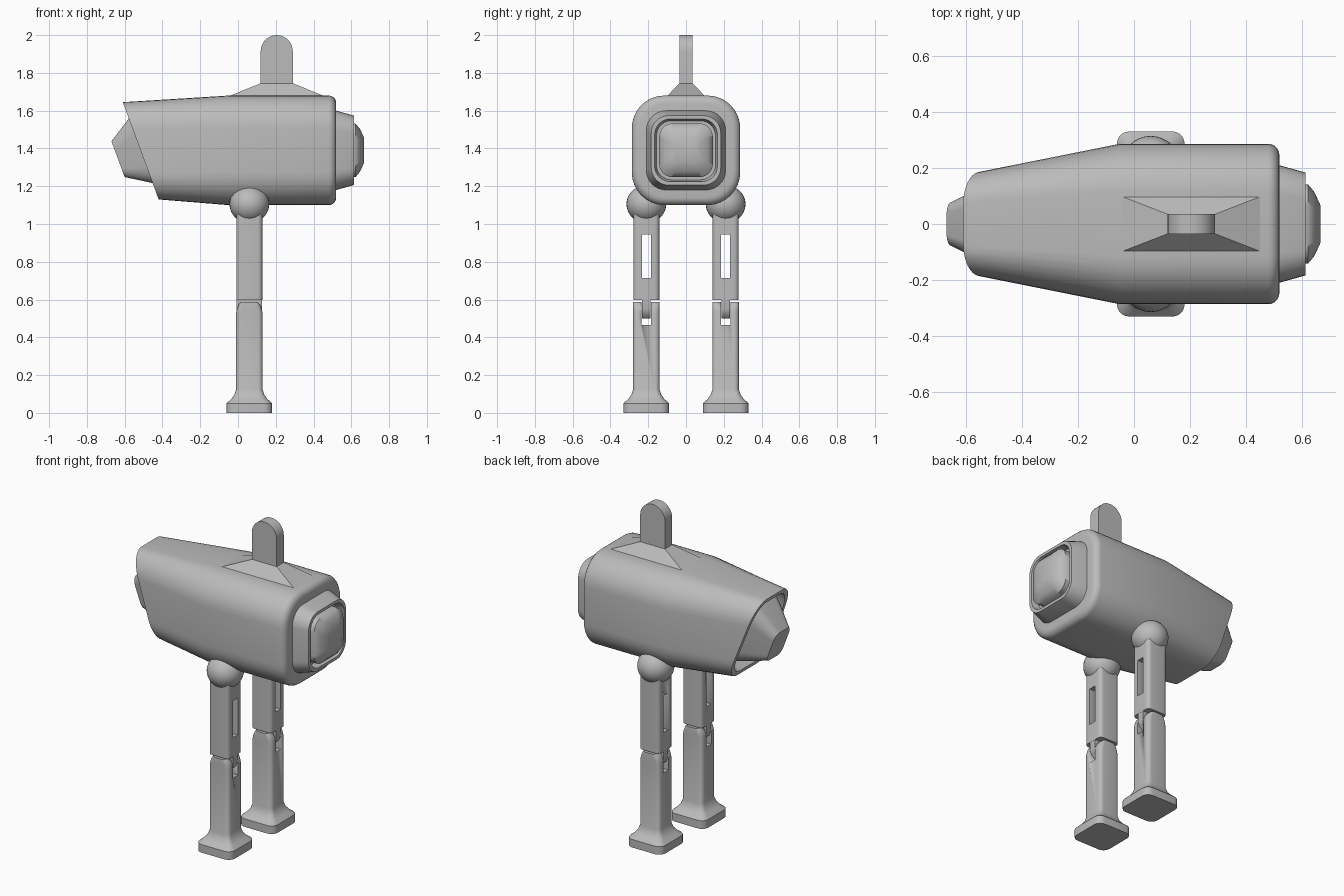
import bpy, bmesh, math
from mathutils import Vector

if "Cube" in bpy.data.objects:
    bpy.data.objects.remove(bpy.data.objects["Cube"])

grey = bpy.data.materials.new("plain grey")
grey.diffuse_color = (0.5, 0.5, 0.5, 1)
grey.use_nodes = True
grey.node_tree.nodes["Principled BSDF"].inputs["Base Color"].default_value = grey.diffuse_color
ZC = 1.39  # height of the body axis


def rounded(a, b, r, n=8):
    """Rounded rectangle with half sizes a, b and corner radius r (fraction of half size)."""
    pts = []
    for i, (sx, sy) in enumerate([(1, 1), (-1, 1), (-1, -1), (1, -1)]):
        for k in range(n + 1):
            t = math.pi / 2 * (i + k / n)
            pts.append((a * (sx * (1 - r) + r * math.cos(t)),
                        b * (sy * (1 - r) + r * math.sin(t))))
    return pts


def finish(name, bm, angle=35):
    bmesh.ops.recalc_face_normals(bm, faces=bm.faces[:])
    me = bpy.data.meshes.new(name)
    bm.to_mesh(me)
    bm.free()
    me.materials.append(grey)
    ob = bpy.data.objects.new(name, me)
    bpy.context.collection.objects.link(ob)
    bpy.ops.object.select_all(action='DESELECT')
    ob.select_set(True)
    bpy.context.view_layer.objects.active = ob
    bpy.ops.object.shade_smooth_by_angle(angle=math.radians(angle))
    return ob


def loft(name, rings, angle=35):
    """Skin a list of equal-length rings and cap both ends."""
    bm = bmesh.new()
    vs = [[bm.verts.new(p) for p in ring] for ring in rings]
    n = len(vs[0])
    for r0, r1 in zip(vs, vs[1:]):
        for i in range(n):
            j = (i + 1) % n
            bm.faces.new((r0[i], r0[j], r1[j], r1[i]))
    bm.faces.new(vs[0])
    bm.faces.new(vs[-1])
    return finish(name, bm, angle)


def ring_x(x, a, b, r, zc=ZC):
    return [(x, p, zc + q) for p, q in rounded(a, b, r)]


def ring_z(z, a, b, r, cx=0.06, cy=0.21):
    return [(cx + p, cy + q, z) for p, q in rounded(a, b, r, 5)]


def mirror(ob):
    m = ob.modifiers.new("other side", 'MIRROR')
    m.use_axis = (False, True, False)


def cut(ob, lo, hi):
    """Boolean a box out of a part."""
    bm = bmesh.new()
    bmesh.ops.create_cube(bm, size=1)
    lo, hi = Vector(lo), Vector(hi)
    for v in bm.verts:
        v.co = (lo + hi) / 2 + v.co * (hi - lo)
    c = finish(ob.name + "_cutter", bm)
    c.hide_render = True
    c.hide_viewport = True
    m = ob.modifiers.new("slot", 'BOOLEAN')
    m.operation = 'DIFFERENCE'
    m.solver = 'EXACT'
    m.object = c


# Body shell: rounded box, tapering to a slanted, recessed opening
along = Vector((-0.346, 0, 0.938))     # up the slanted opening
out = Vector((-0.938, 0, -0.346))      # out of the opening
mouth = Vector((-0.515, 0, 1.3875))


def ring_slant(depth, a, b, r):
    return [mouth - out * depth + along * q + Vector((0, p, 0)) for p, q in rounded(a, b, r)]


edge = []
for p, q in rounded(1, 0.2745, 0.55):
    v = mouth + along * q
    v.y = p * (0.287 - 0.2 * (-0.05 - v.x))
    edge.append(v)
rings = []
for k in range(6):  # rounded rear edge
    t = math.pi / 2 * k / 5
    h = 0.29 - 0.04 * (1 - math.sin(t))
    rings.append(ring_x(0.48 + 0.04 * math.cos(t), h - 0.003, h, 0.6))
rings.append(ring_x(-0.05, 0.287, 0.29, 0.6))
rings.append(edge)
rings.append([mouth + Vector(((v - mouth).x * 0.9, v.y * 0.87, (v - mouth).z * 0.9)) for v in edge])
rings.append(ring_slant(0.07, 0.165, 0.235, 0.55))
loft("body_shell", rings, 30)

# Tapered nose inside the opening
loft("nose", [ring_slant(0.075, 0.158, 0.222, 0.5), ring_slant(0, 0.13, 0.182, 0.5),
              ring_slant(-0.128, 0.078, 0.101, 0.5)], 30)

# Rear collar and lens
loft("rear_collar", [ring_x(x, h, h, r) for x, h, r in
                     [(0.49, 0.213, 0.5), (0.52, 0.21, 0.5), (0.613, 0.184, 0.5),
                      (0.613, 0.166, 0.5), (0.57, 0.156, 0.5)]])
loft("rear_lens", [ring_x(x, h, h, 0.5) for x, h in
                   [(0.55, 0.142), (0.622, 0.142), (0.645, 0.115), (0.667, 0.067)]], 50)

# Top fin and its pyramid base
loft("fin_base", [[(-0.06, -0.105, 1.672), (0.47, -0.105, 1.672), (0.47, 0.105, 1.672), (-0.06, 0.105, 1.672)],
                  [(0.12, -0.035, 1.745), (0.29, -0.035, 1.745), (0.29, 0.035, 1.745), (0.12, 0.035, 1.745)]], 10)
outline = [(0.12, 1.735), (0.29, 1.735)]
outline += [(0.205 + 0.085 * math.cos(math.pi * k / 16), 1.915 + 0.085 * math.sin(math.pi * k / 16))
            for k in range(17)]
loft("fin", [[(x, y, z) for x, z in outline] for y in (-0.035, 0.035)])

# Hip balls
bm = bmesh.new()
bmesh.ops.create_uvsphere(bm, u_segments=32, v_segments=20, radius=0.1)
for v in bm.verts:
    v.co = Vector((v.co.x * 1.05 + 0.06, v.co.y * 1.05 + 0.21, v.co.z + 1.105))
mirror(finish("hip_ball", bm))

# Upper legs with a through slot
upper = loft("upper_leg", [ring_z(z, 0.069, 0.069, 0.35) for z in (0.597, 1.1)])
cut(upper, (-0.2, 0.186, 0.715), (0.3, 0.234, 0.945))
mirror(upper)

# Knee tongues
outline = [(-0.068, 0.62), (-0.068, 0.55), (-0.058, 0.52), (-0.035, 0.5),
           (0.035, 0.5), (0.058, 0.52), (0.068, 0.55), (0.068, 0.62)]
mirror(loft("knee_tongue", [[(0.06 + x, y, z) for x, z in outline] for y in (0.188, 0.232)]))

# Lower legs with flared feet and a forked, arched top
lower = loft("lower_leg", [ring_z(z, a, b, 0.36) for z, a, b in
                           [(0, 0.121, 0.121), (0.05, 0.121, 0.121), (0.055, 0.117, 0.117),
                            (0.073, 0.096, 0.096), (0.095, 0.08, 0.08), (0.125, 0.07, 0.07),
                            (0.53, 0.07, 0.07), (0.555, 0.064, 0.07), (0.575, 0.055, 0.07),
                            (0.587, 0.042, 0.07)]])
cut(lower, (-0.2, 0.185, 0.465), (0.3, 0.235, 0.7))
mirror(lower)
